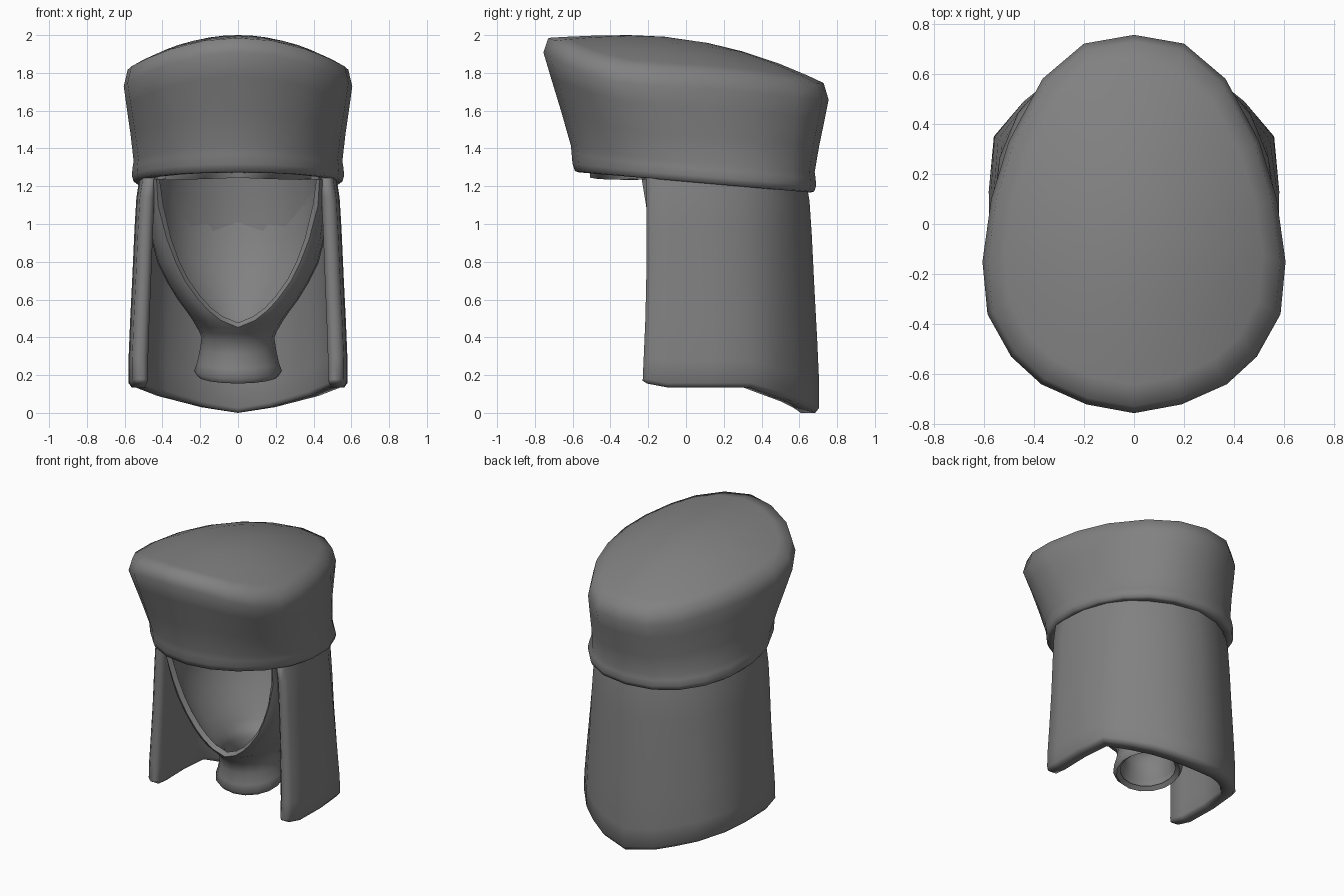
import bpy, bmesh, math

if "Cube" in bpy.data.objects:
    bpy.data.objects.remove(bpy.data.objects["Cube"])

grey = bpy.data.materials.new("felt_grey")
grey.diffuse_color = (0.22, 0.22, 0.22, 1)
grey.use_nodes = True
grey.node_tree.nodes["Principled BSDF"].inputs["Base Color"].default_value = grey.diffuse_color


def loft(name, rows, closed=True, cap_end=False, thickness=0.0, angle=80):
    """Skin a stack of equal-length point rows."""
    bm = bmesh.new()
    grid = [[bm.verts.new(p) for p in row] for row in rows]
    n = len(rows[0])
    for a, b in zip(grid, grid[1:]):
        for i in range(n if closed else n - 1):
            j = (i + 1) % n
            bm.faces.new((a[i], a[j], b[j], b[i]))
    if cap_end:
        bm.faces.new(grid[-1])
    if not closed:
        bmesh.ops.remove_doubles(bm, verts=bm.verts, dist=.0005)
    bmesh.ops.recalc_face_normals(bm, faces=bm.faces)
    mesh = bpy.data.meshes.new(name)
    bm.to_mesh(mesh)
    bm.free()
    mesh.materials.append(grey)
    ob = bpy.data.objects.new(name, mesh)
    bpy.context.collection.objects.link(ob)
    bpy.ops.object.select_all(action='DESELECT')
    ob.select_set(True)
    bpy.context.view_layer.objects.active = ob
    if thickness:
        mod = ob.modifiers.new("thickness", 'SOLIDIFY')
        mod.thickness = thickness
        mod.offset = 0
        bpy.ops.object.modifier_apply(modifier=mod.name)
    bpy.ops.object.shade_smooth_by_angle(angle=math.radians(angle))
    return ob


def mirror_path(half):
    """Half path ending on x = 0 -> full path, mirrored in x."""
    return half + [(-p[0],) + tuple(p[1:]) for p in reversed(half[:-1])]


# ---- Cap: egg outline on top, oval at the base ----
egg_half = [(0, -.755), (.19, -.72), (.37, -.64), (.49, -.53), (.585, -.36), (.605, -.15),
            (.57, .1), (.5, .33), (.365, .58), (.2, .72), (0, .755)]
egg = egg_half + [(-x, y) for x, y in reversed(egg_half[1:-1])]


def oval_point(a):
    """Base oval, slightly squared towards the back."""
    s, c = math.sin(a), math.cos(a)
    e = .9 if c < 0 else 1
    return (.55 * math.copysign(abs(s) ** e, s), .045 - .63 * math.copysign(abs(c) ** e, c))


oval = [oval_point(i * math.pi / 10) for i in range(20)]


def crown_z(x, y):
    k = .08 if y < -.3 else .24
    return 2.0 - k * (y + .3) ** 2 - .52 * x * x


def side_ring(t, s, rise):
    """t blends oval to egg outline, s scales, rise blends base to crown edge."""
    ring = []
    for (ox, oy), (ex, ey) in zip(oval, egg):
        x, y = ox + (ex - ox) * t, oy + (ey - oy) * t
        low = 1.224 - .085 * oy
        high = crown_z(ex, ey) - .075
        ring.append((x * s, (y - .04) * s + .04, low + (high - low) * rise))
    return ring


def crown_ring(s):
    return [(x * s, y * s, crown_z(x * s, y * s)) for x, y in egg]


def lining_ring(s, z):
    return [(x * s, (y - .04) * s + .04, z - .08 * y) for x, y in oval]


rings = [lining_ring(.85, 1.32), lining_ring(.88, 1.26), lining_ring(.92, 1.225),
         side_ring(0, .975, 0), side_ring(0, 1.005, .01), side_ring(.02, 1.02, .07),
         side_ring(.1, 1.005, .15), side_ring(.2, .985, .22), side_ring(.5, .985, .5),
         side_ring(.8, .995, .8), side_ring(1, 1, 1),
         crown_ring(.965), crown_ring(.85), crown_ring(.65), crown_ring(.4), crown_ring(.15)]
loft("cap", rings, cap_end=True)

# ---- Neck curtain: thick U-shaped sheet, longest at the back ----
# x, y, hem height
curtain_half = [(.56, -.185, .155), (.575, -.08, .135), (.58, .13, .135), (.56, .35, .135),
                (.44, .49, .09), (.32, .585, .06), (.2, .655, .03), (0, .705, 0)]
curtain_path = mirror_path(curtain_half)


def curtain_row(f, s, inset):
    """f runs from hem to top; inset moves the wall inward."""
    row = []
    for x, y, hem in curtain_path:
        k = s * (1 - inset)
        if abs(y - .35) < .01:
            k *= 1 - .055 * f
        yy = y * k if y > 0 else y - .02 * max(0, 1 - f * 2.5)
        row.append((x * k, yy, hem + (1.3 - hem) * f))
    return row


levels = [(.02, 1.0), (.12, 1.0), (.3, .985), (.5, .965), (.72, .945), (.86, .928), (1, .885)]
outer = [curtain_row(0, .98, .01)] + [curtain_row(f, s, 0) for f, s in levels]
inner = [curtain_row(f, s, .15) for f, s in reversed(levels)] + [curtain_row(0, .98, .12)]
# the section loop is swept along the path, from one front edge to the other
loop = outer + inner
sections = [[r[i] for r in loop] for i in range(len(curtain_path))]


def front_bead(section, dy):
    """Narrowed section that rounds off a front edge."""
    m = len(section)
    return [((p[0] * .7 + section[m - 1 - i][0] * .3), p[1] + dy, p[2] + (.015 if i in (0, m - 1) else 0))
            for i, p in enumerate(section)]


sections = [front_bead(sections[0], -.025)] + sections + [front_bead(sections[-1], -.025)]
curtain = loft("neck_curtain", sections, closed=True)
# close both front edges with strips
bm = bmesh.new()
bm.from_mesh(curtain.data)
bm.verts.ensure_lookup_table()
m = len(loop)
for base in (0, (len(sections) - 1) * m):
    for i in range(m // 2 - 1):
        bm.faces.new([bm.verts[base + k] for k in (i, i + 1, m - 2 - i, m - 1 - i)])
bmesh.ops.recalc_face_normals(bm, faces=bm.faces)
for f in bm.faces:
    f.smooth = True
bm.to_mesh(curtain.data)
bm.free()

# ---- Hood: flared neck tube, open face, closed dome under the cap ----
# height, rim half-width, rim y, side half-width, side y, back y, front-to-back tilt
hood_levels = [(.205, 0, -.04, .2, .14, .32, .2), (.225, 0, -.06, .215, .14, .335, .2),
               (.26, 0, -.05, .2, .14, .32, .16), (.33, 0, -.04, .185, .14, .31, .1),
               (.40, 0, -.06, .175, .13, .315, .05), (.44, 0, -.10, .19, .13, .335, .04),
               (.465, 0, -.135, .205, .12, .365, 0), (.50, .085, -.145, .225, .11, .395, 0),
               (.55, .15, -.15, .26, .1, .42, 0), (.61, .205, -.155, .305, .1, .45, 0),
               (.70, .27, -.16, .36, .1, .49, 0), (.80, .32, -.17, .41, .1, .53, 0),
               (.92, .365, -.18, .44, .1, .565, 0), (1.1, .41, -.2, .455, .1, .595, 0),
               (1.235, .425, -.23, .46, .08, .6, -.05), (1.25, 0, -.49, .465, .05, .6, 0),
               (1.42, 0, -.51, .465, .03, .58, 0), (1.58, 0, -.46, .43, .02, .52, 0),
               (1.71, 0, -.34, .34, .02, .4, 0), (1.79, 0, -.17, .18, .02, .22, 0),
               (1.81, 0, 0, .02, .02, .04, 0)]
hood_rows = []
for z, rx, ry, w, sy, back, tilt in hood_levels:
    half = []
    for i in range(4):
        a = i * math.pi / 8
        half.append((rx + (w - rx) * math.sin(a), sy + (ry - sy) * math.cos(a)))
    for i in range(6):
        a = i * math.pi / 10
        half.append((w * math.cos(a), sy + (back - sy) * math.sin(a)))
    half[-1] = (0, back)
    hood_rows.append(mirror_path([(x, y, z + tilt * (y - sy)) for x, y in half]))
loft("hood_and_neck", hood_rows, closed=False, thickness=.035)
